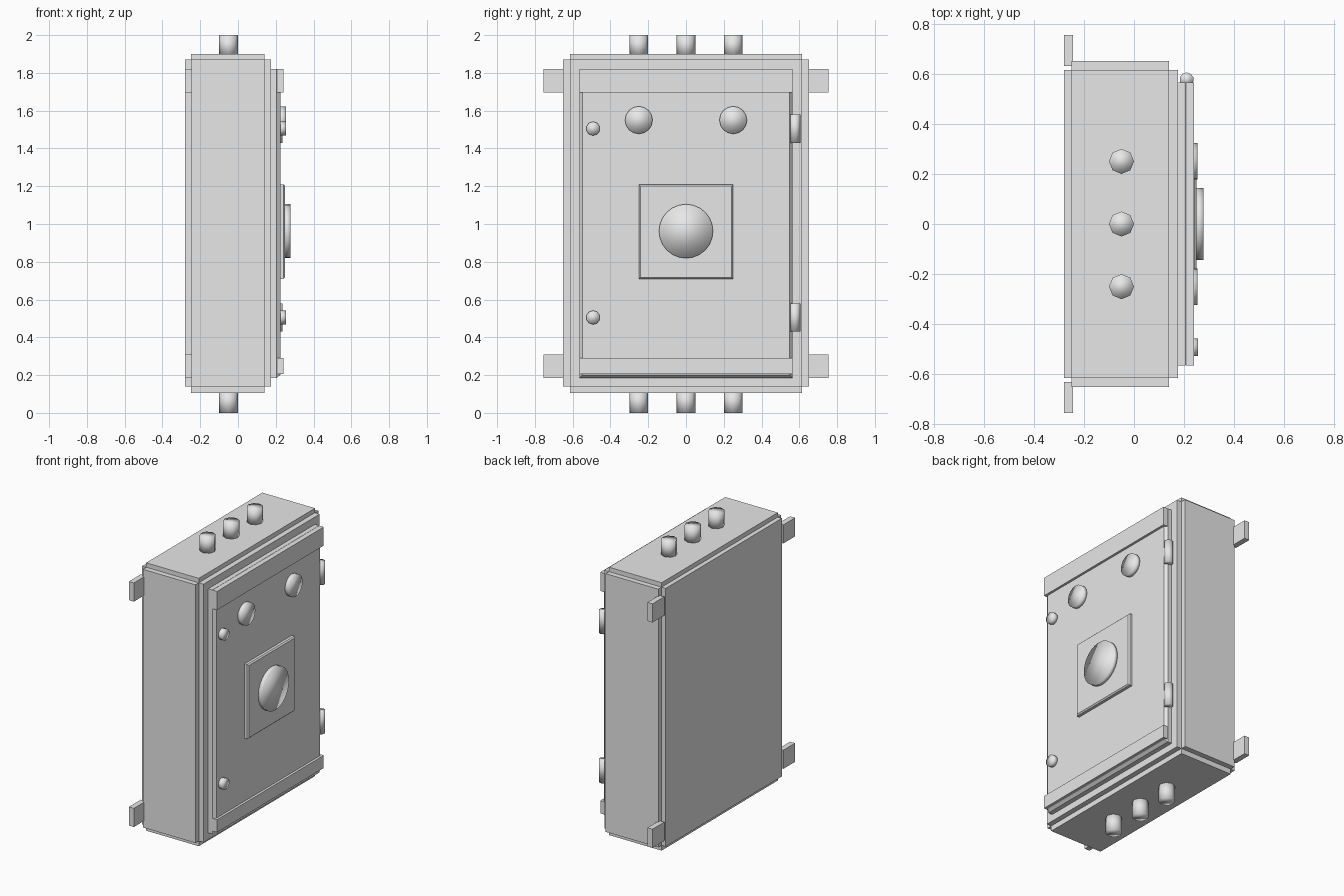
import bpy, bmesh
from mathutils import Matrix, Vector

cube = bpy.data.objects.get("Cube")
if cube:
    bpy.data.objects.remove(cube, do_unlink=True)

grey = bpy.data.materials.new("light_grey_metal")
grey.use_nodes = True
color = (0.8, 0.8, 0.8, 1)
grey.diffuse_color = color
grey.node_tree.nodes["Principled BSDF"].inputs["Base Color"].default_value = color


def finish(name, bm, smooth=False):
    mesh = bpy.data.meshes.new(name)
    bmesh.ops.recalc_face_normals(bm, faces=bm.faces)
    for f in bm.faces:
        f.smooth = smooth
    bm.to_mesh(mesh)
    bm.free()
    mesh.materials.append(grey)
    ob = bpy.data.objects.new(name, mesh)
    bpy.context.scene.collection.objects.link(ob)
    return ob


def box_mesh(x, y, z):
    bm = bmesh.new()
    bmesh.ops.create_cube(bm, size=1)
    for v in bm.verts:
        v.co = [r[0] if c < 0 else r[1] for c, r in zip(v.co, (x, y, z))]
    return bm


def box(name, x, y, z):
    return finish(name, box_mesh(x, y, z))


def chamfered_plate(name, x, y, z, inset, shoulder):
    """Box whose +x face is pulled in to leave a sloped rim."""
    bm = box_mesh((x[0], shoulder), y, z)
    front = max(bm.faces, key=lambda f: f.calc_center_median().x)
    rim = bmesh.ops.extrude_face_region(bm, geom=[front])["geom"]
    bm.faces.remove(front)
    mid = Vector((0, sum(y) / 2, sum(z) / 2))
    for v in rim:
        if isinstance(v, bmesh.types.BMVert):
            v.co.x = x[1]
            v.co.y -= inset if v.co.y > mid.y else -inset
            v.co.z -= inset if v.co.z > mid.z else -inset
    return finish(name, bm)


def cylinder(name, start, axis, length, radius, sides):
    bm = bmesh.new()
    axis = Vector(axis)
    turn = axis.to_track_quat("Z", "Y").to_matrix().to_4x4()
    place = Matrix.Translation(Vector(start) + axis * length / 2)
    bmesh.ops.create_cone(bm, cap_ends=True, segments=sides, radius1=radius,
                          radius2=radius, depth=length, matrix=place @ turn)
    return finish(name, bm, smooth=True)


# Cabinet body: a cube with every face pushed out, leaving notched edges
bm = box_mesh((-0.25, 0.14), (-0.615, 0.615), (0.14, 1.87))
for face in list(bm.faces):
    n = face.normal.copy()
    new = bmesh.ops.extrude_discrete_faces(bm, faces=[face])["faces"][0]
    step = 0.03 if n.x < -0.5 or n.z > 0.5 else 0.035
    for v in new.verts:
        v.co += n * step
finish("cabinet_body", bm)

# Door with sloped rim, and its two rails
chamfered_plate("door", (0.17, 0.224), (-0.565, 0.565), (0.185, 1.82), 0.016, 0.205)
box("door_lower_rail", (0.207, 0.24), (-0.565, 0.565), (0.205, 0.29))
box("door_upper_rail", (0.207, 0.24), (-0.565, 0.565), (1.695, 1.82))

# Central switch plate and rotary knob
chamfered_plate("switch_plate", (0.22, 0.25), (-0.25, 0.25), (0.71, 1.21), 0.008, 0.242)
cylinder("switch_knob", (0.245, 0, 0.962), (1, 0, 0), 0.033, 0.143, 24)

# Indicator lamps
for side, y in (("right", -0.25), ("left", 0.25)):
    cylinder(f"indicator_lamp_{side}", (0.215, y, 1.55), (1, 0, 0), 0.038, 0.073, 16)

# Latches and hinges
for level, z in (("lower", 0.505), ("upper", 1.505)):
    cylinder(f"door_latch_{level}", (0.215, -0.492, z), (1, 0, 0), 0.04, 0.037, 10)
    cylinder(f"door_hinge_{level}", (0.21, 0.577, z - 0.075), (0, 0, 1), 0.15, 0.028, 10)

# Cable glands on top and bottom
for i, y in enumerate((-0.25, 0, 0.25), 1):
    cylinder(f"top_gland_{i}", (-0.05, y, 1.89), (0, 0, 1), 0.11, 0.05, 8)
    cylinder(f"bottom_gland_{i}", (-0.05, y, 0), (0, 0, 1), 0.115, 0.05, 8)

# Wall brackets
for side, y in (("right", (-0.755, -0.63)), ("left", (0.63, 0.755))):
    for level, z in (("lower", (0.185, 0.31)), ("upper", (1.695, 1.82))):
        box(f"wall_bracket_{level}_{side}", (-0.28, -0.243), y, z)
